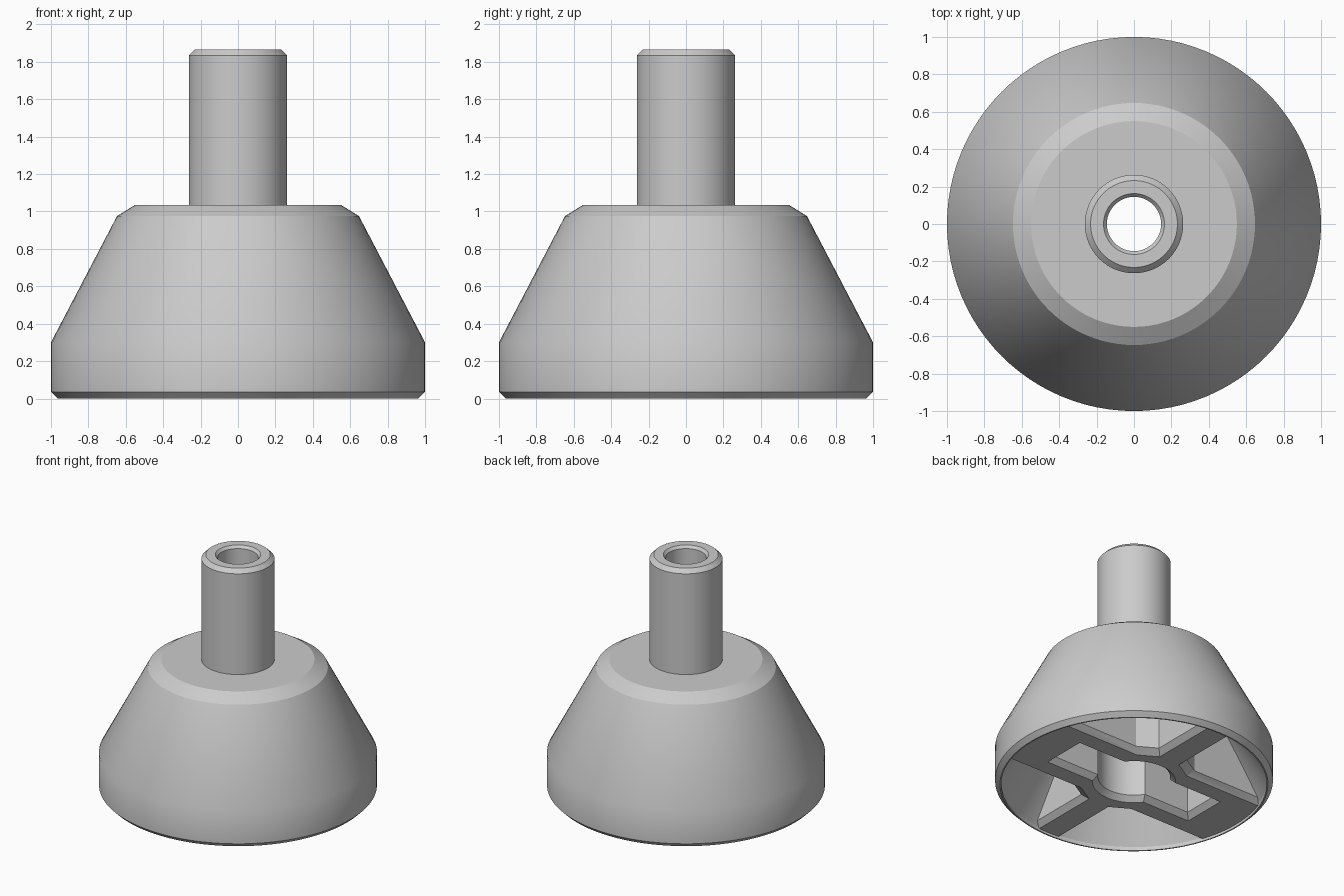
import bpy, bmesh, math

cube = bpy.data.objects.get("Cube")
if cube:
    bpy.data.objects.remove(cube, do_unlink=True)

# One plain grey material
grey = bpy.data.materials.new("light_grey")
grey.use_nodes = True
colour = (0.6, 0.6, 0.6, 1)
grey.diffuse_color = colour
grey.node_tree.nodes["Principled BSDF"].inputs["Base Color"].default_value = colour

SEGMENTS = 96
RIB_Z = 0.02      # underside of the ribs
BEVEL = 0.04      # chamfer around the rib openings
ROOF = 0.86       # ceiling of the hollow base


def make_object(name, bm):
    bmesh.ops.recalc_face_normals(bm, faces=bm.faces)
    mesh = bpy.data.meshes.new(name)
    bm.to_mesh(mesh)
    bm.free()
    obj = bpy.data.objects.new(name, mesh)
    bpy.context.collection.objects.link(obj)
    mesh.materials.append(grey)
    return obj


def lathe(name, profile):
    """Revolve a closed (radius, height) profile around z."""
    bm = bmesh.new()
    rings = []
    for i in range(SEGMENTS):
        a = math.tau * i / SEGMENTS
        rings.append([bm.verts.new((r * math.cos(a), r * math.sin(a), z))
                      for r, z in profile])
    count = len(profile)
    for i, ring in enumerate(rings):
        nxt = rings[(i + 1) % SEGMENTS]
        for j in range(count):
            k = (j + 1) % count
            bm.faces.new((ring[j], nxt[j], nxt[k], ring[k]))
    return make_object(name, bm)


def loft(name, layers):
    """Skin stacked outlines given as (points, height)."""
    bm = bmesh.new()
    rows = [[bm.verts.new((x, y, z)) for x, y in pts] for pts, z in layers]
    n = len(rows[0])
    for low, high in zip(rows, rows[1:]):
        for i in range(n):
            j = (i + 1) % n
            bm.faces.new((low[i], low[j], high[j], high[i]))
    bm.faces.new(rows[0])
    bm.faces.new(rows[-1])
    return make_object(name, bm)


def flared_cutter(outline):
    """Straight cutter whose mouth widens by the chamfer at the rib underside."""
    return loft("cutter", [(outline(BEVEL), RIB_Z - 0.05), (outline(BEVEL), RIB_Z),
                           (outline(0), RIB_Z + BEVEL), (outline(0), ROOF + 0.1)])


def slot_outline(c):
    x, y = 0.62 + c, 0.14 + c
    return [(-x, -y), (x, -y), (x, y), (-x, y)]


def hub_outline(c):
    steps = [math.tau * i / 64 for i in range(64)]
    return [((0.26 + c) * math.cos(a), (0.26 + c) * math.sin(a)) for a in steps]


def pocket_outline(sx, sy):
    pts = [(0.13, 0.435), (0.275, 0.35), (1.3, 0.35), (1.3, 1.3), (0.13, 1.3)]
    return lambda c: [(sx * (x - c), sy * (y - c)) for x, y in pts]


# Hollow conical base and tubular stem in one turned shell
shell = lathe("base_and_stem", [
    (0.145, 1.845), (0.163, 1.866), (0.232, 1.866), (0.263, 1.835), (0.263, 1.035),
    (0.55, 1.035), (0.647, 0.975), (1, 0.3), (1, 0.035), (0.965, 0),
    (0.955, 0), (0.955, 0.03), (0.42, ROOF), (0.145, ROOF)])

# Rib block inside the base, opened by four pockets, a slot and a round hub
ribs = lathe("inner_ribs", [
    (0.05, RIB_Z), (0.97, RIB_Z), (0.97, 0.05), (0.44, ROOF + 0.02), (0.05, ROOF + 0.02)])
cutters = [flared_cutter(slot_outline), flared_cutter(hub_outline)]
cutters += [flared_cutter(pocket_outline(sx, sy)) for sx in (-1, 1) for sy in (-1, 1)]
for cutter in cutters:
    cutter.hide_render = True
    mod = ribs.modifiers.new("opening", 'BOOLEAN')
    mod.operation = 'DIFFERENCE'
    mod.solver = 'EXACT'
    mod.object = cutter

# Bake the openings and remove the cutters
bpy.context.view_layer.update()
graph = bpy.context.evaluated_depsgraph_get()
baked = bpy.data.meshes.new_from_object(ribs.evaluated_get(graph))
ribs.modifiers.clear()
ribs.data = baked
for cutter in cutters:
    bpy.data.objects.remove(cutter, do_unlink=True)

# Smooth round walls, crisp chamfers
bpy.ops.object.select_all(action='DESELECT')
for obj in (shell, ribs):
    obj.select_set(True)
bpy.context.view_layer.objects.active = shell
bpy.ops.object.shade_smooth_by_angle(angle=math.radians(29))
